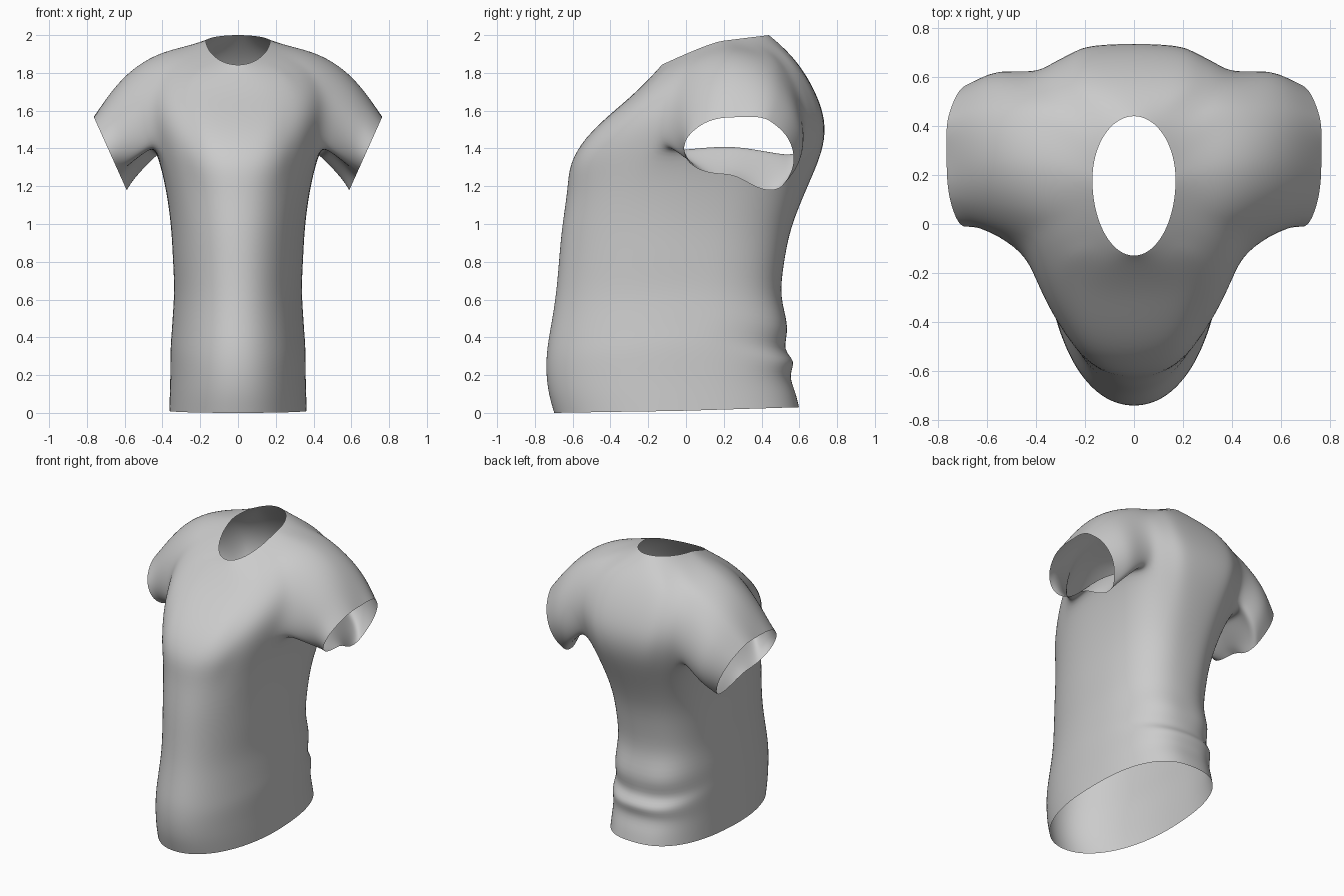
import bpy, bmesh, math
from mathutils import Vector

if "Cube" in bpy.data.objects:
    bpy.data.objects.remove(bpy.data.objects["Cube"])

N = 40          # points around the torso
HALF = N // 2
ARM0, ARM1 = -3, 5   # armhole columns, front to back

# Torso rings: z front, z side, z back, y front, y widest, y back, half width, roundness
RINGS = [
    (0.00, 0.01, 0.03, -0.700, -0.05, 0.600, 0.365, 2.1),
    (0.10, 0.10, 0.11, -0.730, -0.05, 0.582, 0.362, 2.1),
    (0.20, 0.20, 0.20, -0.742, -0.05, 0.545, 0.358, 2.1),
    (0.28, 0.35, 0.275, -0.742, -0.05, 0.590, 0.357, 2.1),
    (0.36, 0.44, 0.33, -0.735, -0.04, 0.505, 0.348, 2.1),
    (0.47, 0.54, 0.45, -0.715, -0.03, 0.555, 0.340, 2.1),
    (0.62, 0.66, 0.61, -0.690, 0.00, 0.492, 0.334, 2.1),
    (0.80, 0.82, 0.80, -0.675, 0.02, 0.520, 0.346, 2.1),
    (0.98, 1.00, 0.98, -0.660, 0.05, 0.552, 0.354, 2.15),
    (1.18, 1.23, 1.20, -0.628, 0.12, 0.645, 0.382, 2.2),
    (1.32, 1.47, 1.38, -0.622, 0.25, 0.725, 0.445, 2.3),
    (1.46, 1.58, 1.52, -0.535, 0.27, 0.742, 0.475, 2.5),
    (1.58, 1.70, 1.64, -0.405, 0.27, 0.712, 0.490, 2.6),
    (1.68, 1.82, 1.76, -0.285, 0.25, 0.655, 0.475, 2.6),
    (1.77, 1.935, 1.87, -0.195, 0.23, 0.580, 0.380, 2.4),
    (1.82, 1.945, 1.95, -0.148, 0.20, 0.500, 0.260, 2.1),
    (1.842, 1.968, 2.00, -0.130, 0.18, 0.440, 0.170, 2.0),
]
LOW, HIGH = 10, 14   # rings at the bottom and top of the armhole

# Sleeve opening: radius every 45 degrees about its centre in the y-z plane
CUFF_C = (0.28, 1.39)
CUFF_R = [0.295, 0.225, 0.175, 0.22, 0.305, 0.175, 0.135, 0.29]


def power(v, p):
    return math.copysign(abs(v) ** (2 / p), v)


def torso_point(ring, i):
    zf, zs, zb, yf, yc, yb, hw, p = ring
    t = 2 * math.pi * i / N
    if math.sin(t) > 0 and zb < 1.9:      # the back is squarer than the front
        p += 0.45
    c, s = power(math.cos(t), p), power(math.sin(t), p)
    y = yc + s * ((yb - yc) if s > 0 else (yc - yf))
    z = zs + ((zb - zs) * s if s > 0 else (zf - zs) * (-s) ** 1.15)
    return Vector((hw * c, y, z))


def cuff_point(a, side):
    # periodic cubic interpolation of the radius table
    u = (a / (2 * math.pi) * 8) % 8
    k, f = int(u) % 8, u - int(u)
    p0, p1, p2, p3 = (CUFF_R[(k + d) % 8] for d in (-1, 0, 1, 2))
    r = p1 + 0.5 * f * (p2 - p0 + f * (2 * p0 - 5 * p1 + 4 * p2 - p3
                                       + f * (3 * (p1 - p2) + p3 - p0)))
    y, z = CUFF_C[0] + r * math.cos(a), CUFF_C[1] + r * math.sin(a)
    return Vector((side * (0.765 - (1.57 - z) * 0.45), y, z))


bm = bmesh.new()

# Torso, leaving the armholes open
grid = [[bm.verts.new(torso_point(r, i)) for i in range(N)] for r in RINGS]
open_cols = {i % N for i in range(ARM0, ARM1)} | {HALF - 1 - i for i in range(ARM0, ARM1)}
for r in range(len(RINGS) - 1):
    for i in range(N):
        if LOW <= r < HIGH and i in open_cols:
            continue
        j = (i + 1) % N
        bm.faces.new((grid[r][i], grid[r][j], grid[r + 1][j], grid[r + 1][i]))

fixed = set(grid[0]) | set(grid[-1])

# Sleeves, lofted from each armhole to its cuff
loop = [(LOW, i) for i in range(ARM0, ARM1 + 1)]
loop += [(r, ARM1) for r in range(LOW + 1, HIGH + 1)]
loop += [(HIGH, i) for i in range(ARM1 - 1, ARM0 - 1, -1)]
loop += [(r, ARM0) for r in range(HIGH - 1, LOW, -1)]
STEPS = 6
for side in (1, -1):
    prev = [grid[r][(i if side > 0 else HALF - i) % N] for r, i in loop]
    start = [v.co.copy() for v in prev]
    angles = [math.atan2(c.z - 1.67, c.y - 0.28) for c in start]
    ends = [cuff_point(a, side) for a in angles]
    for k in range(1, STEPS + 1):
        t = k / STEPS
        swell = math.sin(math.pi * t)
        late = math.sin(math.pi * t ** 1.8)
        ring = []
        for a, s, e in zip(angles, start, ends):
            co = s.lerp(e, t)
            up, back = max(math.sin(a), 0), max(math.cos(a), 0)
            co += Vector((side * 0.02 * up * swell, 0.045 * back * late,
                          0.055 * up * swell))
            ring.append(bm.verts.new(co))
        for n in range(len(loop)):
            m = (n + 1) % len(loop)
            bm.faces.new((prev[n], prev[m], ring[m], ring[n]))
        prev = ring
    fixed |= set(prev)

# Relax the cloth around the shoulders, keeping hem, neck and cuffs in place
relax = [v for v in bm.verts if v not in fixed and v.co.z > 1.15
         and abs(v.co.x) > 0.25]
for _ in range(2):
    bmesh.ops.smooth_vert(bm, verts=relax, factor=0.5,
                          use_axis_x=True, use_axis_y=True, use_axis_z=True)

# Diagonal drape folds across the lower back and flanks
for v in bm.verts:
    x, y, z = v.co
    if v not in fixed and 0.1 < z < 0.75 and y > -0.2:
        fade = math.sin(math.pi * (z - 0.1) / 0.65) * min(1, (y + 0.2) / 0.4)
        fold = 0.012 * fade * math.sin(22 * (z - 0.5 * abs(x)))
        v.co.x += math.copysign(fold, x) if abs(x) > 0.05 else 0
        v.co.y += 0.5 * fold

bmesh.ops.recalc_face_normals(bm, faces=bm.faces)
mesh = bpy.data.meshes.new("shirt")
bm.to_mesh(mesh)
bm.free()
shirt = bpy.data.objects.new("shirt", mesh)
bpy.context.collection.objects.link(shirt)
for poly in mesh.polygons:
    poly.use_smooth = True
sub = shirt.modifiers.new("smooth_cloth", 'SUBSURF')
sub.levels = sub.render_levels = 2
